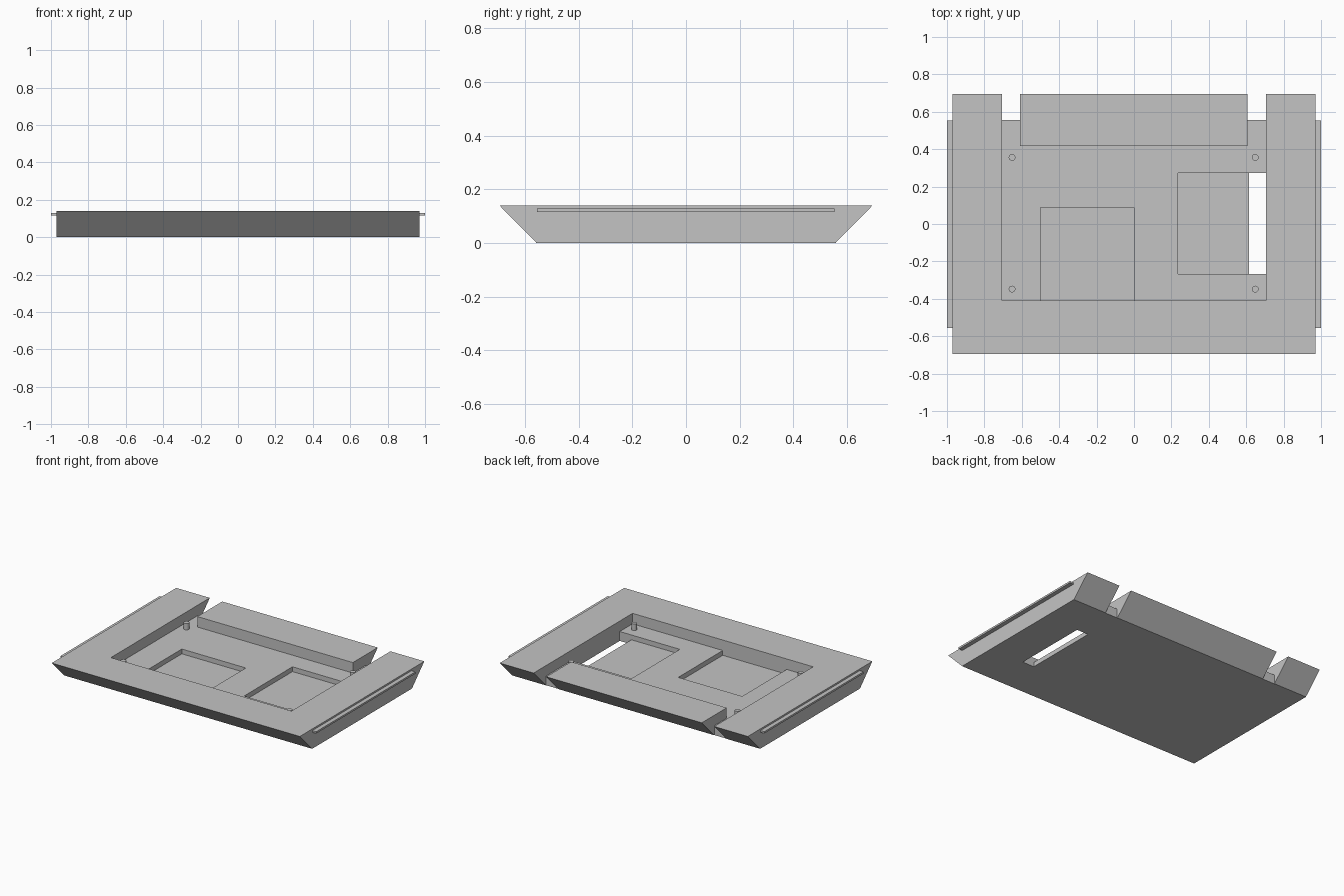
import bpy
import bmesh

if "Cube" in bpy.data.objects:
    bpy.data.objects.remove(bpy.data.objects["Cube"], do_unlink=True)

grey = bpy.data.materials.new("plain_grey")
grey.use_nodes = True
colour = (0.55, 0.55, 0.55, 1)
grey.diffuse_color = colour
grey.node_tree.nodes["Principled BSDF"].inputs["Base Color"].default_value = colour

HEIGHT = 0.14
FLOOR = 0.066
RECESS = 0.032


def add_object(name, bm):
    bmesh.ops.recalc_face_normals(bm, faces=bm.faces)
    mesh = bpy.data.meshes.new(name)
    bm.to_mesh(mesh)
    bm.free()
    mesh.materials.append(grey)
    obj = bpy.data.objects.new(name, mesh)
    bpy.context.collection.objects.link(obj)
    return obj


def prism(name, profile, x0, x1):
    """Extrude a (y, z) profile along x."""
    bm = bmesh.new()
    face = bm.faces.new([bm.verts.new((x0, y, z)) for y, z in profile])
    new = bmesh.ops.extrude_face_region(bm, geom=[face])["geom"]
    verts = [g for g in new if isinstance(g, bmesh.types.BMVert)]
    bmesh.ops.translate(bm, verts=verts, vec=(x1 - x0, 0, 0))
    return add_object(name, bm)


def box(name, x, y, z):
    corners = [(y[0], z[0]), (y[1], z[0]), (y[1], z[1]), (y[0], z[1])]
    return prism(name, corners, *x)


def cut(target, x, y, z):
    cutter = box("cutter", x, y, z)
    cutter.hide_render = True
    mod = target.modifiers.new("cut", "BOOLEAN")
    mod.operation = "DIFFERENCE"
    mod.solver = "EXACT"
    mod.object = cutter
    bpy.context.view_layer.objects.active = target
    bpy.ops.object.modifier_apply(modifier=mod.name)
    bpy.data.objects.remove(cutter, do_unlink=True)


# Tray body with front and back sloping inward to the base
tray = prism("tray_body", [(-0.557, 0), (0.557, 0), (0.695, HEIGHT), (-0.695, HEIGHT)], -0.97, 0.97)

# Main cavity
cut(tray, (-0.707, 0.705), (-0.41, 0.417), (FLOOR, 0.3))

# Cable slots through the back wall, open beyond the floor's edge
for x in ((-0.707, -0.61), (0.606, 0.705)):
    cut(tray, x, (0.4, 0.9), (FLOOR, 0.3))
    cut(tray, x, (0.555, 0.9), (-0.1, 0.3))

# Shallow recesses in the floor and the opening through the base
cut(tray, (-0.5, 0), (-0.41, 0.087), (RECESS, 0.1))
cut(tray, (0.235, 0.65), (-0.267, 0.273), (RECESS, 0.1))
cut(tray, (0.614, 0.705), (-0.267, 0.273), (-0.1, 0.1))

# Mounting pegs
for side, x in (("right", -0.652), ("left", 0.648)):
    for end, y in (("front", -0.348), ("back", 0.356)):
        bm = bmesh.new()
        bmesh.ops.create_cone(bm, cap_ends=True, segments=24, radius1=0.018, radius2=0.018, depth=0.05)
        bmesh.ops.translate(bm, verts=bm.verts, vec=(x, y, FLOOR + 0.02))
        peg = add_object(f"peg_{end}_{side}", bm)
        bpy.ops.object.select_all(action="DESELECT")
        peg.select_set(True)
        bpy.context.view_layer.objects.active = peg
        bpy.ops.object.shade_smooth_by_angle()

# Thin rails along both ends
for side, sign in (("right", -1), ("left", 1)):
    box(f"rail_{side}", sorted((sign * 0.96, sign * 1.0)), (-0.555, 0.553), (0.115, 0.128))
